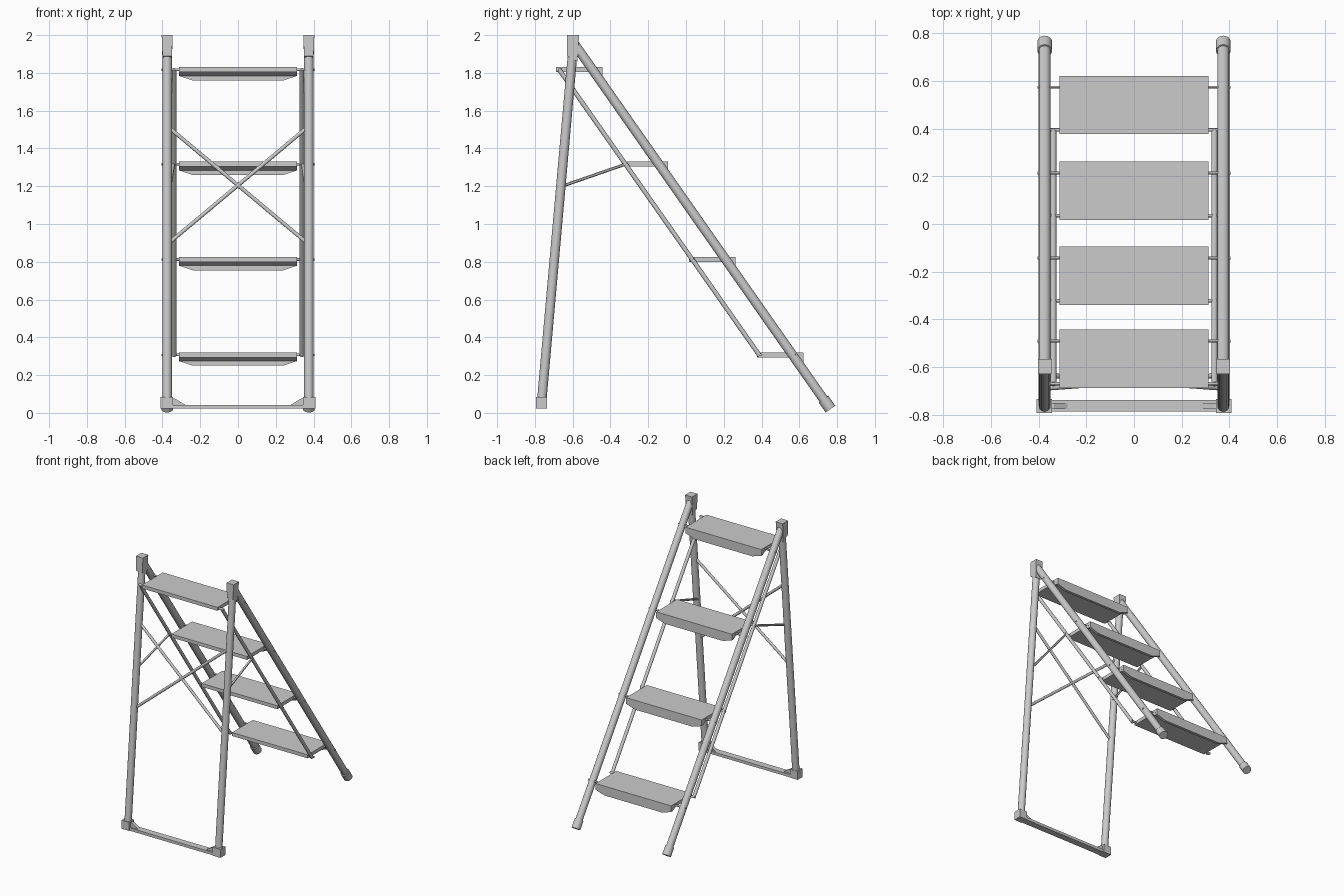
import bpy
from mathutils import Vector

if "Cube" in bpy.data.objects:
    bpy.data.objects.remove(bpy.data.objects["Cube"])


def mesh_object(name, verts, faces):
    me = bpy.data.meshes.new(name)
    me.from_pydata(verts, [], faces)
    me.update()
    ob = bpy.data.objects.new(name, me)
    bpy.context.collection.objects.link(ob)
    return ob


def prism(name, profile, to_3d, a, b):
    """Extrude a 2D profile between two depths a and b."""
    n = len(profile)
    verts = [to_3d(p, d) for d in (a, b) for p in profile]
    faces = [list(range(n))[::-1], list(range(n, 2 * n))]
    faces += [(i, (i + 1) % n, n + (i + 1) % n, n + i) for i in range(n)]
    ob = mesh_object(name, verts, faces)
    bpy.context.view_layer.objects.active = ob
    bpy.ops.object.mode_set(mode='EDIT')
    bpy.ops.mesh.select_all(action='SELECT')
    bpy.ops.mesh.normals_make_consistent(inside=False)
    bpy.ops.object.mode_set(mode='OBJECT')
    return ob


def along_x(p, d):
    return (d, p[0], p[1])


def along_y(p, d):
    return (p[0], d, p[1])


def tube(name, p, q, r, sides=24):
    p, q = Vector(p), Vector(q)
    bpy.ops.mesh.primitive_cylinder_add(vertices=sides, radius=r, depth=(q - p).length,
                                        location=(p + q) / 2)
    ob = bpy.context.object
    ob.name = name
    ob.rotation_euler = (q - p).to_track_quat('Z', 'Y').to_euler()
    bpy.ops.object.shade_smooth_by_angle()
    return ob


def support_y(z):
    return -0.765 + 0.162 * (z - 0.05) / 1.82


X = 0.375
foot = Vector((0, 0.765, 0.02))
head = Vector((0, -0.595, 1.96))
down = (foot - head).normalized()

# Steps: board, sloped underside and chamfered lip
step_backs = [(0.377, 0.32), (0.017, 0.825), (-0.34, 1.33), (-0.688, 1.83)]
for y, z in step_backs:
    prism("step_board", [(y, z - 0.026), (y + 0.245, z - 0.026), (y + 0.245, z), (y, z)],
          along_x, -0.313, 0.313)
    prism("step_rib", [(y + 0.185, z - 0.025), (y + 0.228, z - 0.047), (y + 0.245, z - 0.047),
                       (y + 0.245, z - 0.025)], along_x, -0.312, 0.312)
    prism("step_lip", [(-0.313, z - 0.025), (-0.313, z - 0.046), (-0.24, z - 0.07),
                       (0.24, z - 0.07), (0.313, z - 0.046), (0.313, z - 0.025)],
          along_y, y + 0.225, y + 0.245)

for s in (-1, 1):
    off = Vector((s * X, 0, 0))
    # Climbing leg with rubber foot
    tube("climbing_leg", head + off, foot + off - down * 0.01, 0.025)
    tube("climbing_foot", foot + off - down * 0.065, foot + off, 0.031)

    # Support leg
    tube("support_leg", (s * X, support_y(0.04), 0.04), (s * X, support_y(1.96), 1.96), 0.025)

    # Tapered hinge bracket at the top
    yb, yt = support_y(1.87), -0.598
    verts = [(s * X + a * 0.025, yb + b * 0.028, 1.875 - b * 0.015)
             for a, b in ((-1, -1), (1, -1), (1, 1), (-1, 1))]
    verts += [(s * X + a * 0.029, yt + b * 0.032, 2.0)
              for a, b in ((-1, -1), (1, -1), (1, 1), (-1, 1))]
    mesh_object("hinge_bracket", verts,
                [(3, 2, 1, 0), (4, 5, 6, 7)] +
                [(i, (i + 1) % 4, 4 + (i + 1) % 4, 4 + i) for i in range(4)])

    # Inner rod that keeps the steps level, and its pivots
    tube("leveling_rod", (s * 0.338, 0.39, 0.303), (s * 0.338, -0.672, 1.818), 0.012, 16)
    for y, z in step_backs:
        tube("front_pivot", (s * 0.30, y + 0.197, z - 0.013), (s * 0.405, y + 0.197, z - 0.013),
             0.006, 12)
        tube("rear_pivot", (s * 0.30, y + 0.018, z - 0.013), (s * 0.353, y + 0.018, z - 0.013),
             0.007, 12)

    # Folding link between support leg and inner rod
    tube("folding_link", (s * 0.36, support_y(1.2), 1.198), (s * 0.342, -0.325, 1.315), 0.008, 12)

    # Cross brace
    tube("cross_brace", (-s * 0.365, support_y(1.51), 1.51), (s * 0.365, support_y(0.9), 0.9),
         0.010, 16)

    # Base block and gusset
    x0, x1 = sorted((s * 0.345, s * 0.41))
    prism("base_block", [(x0, 0.022), (x1, 0.022), (x1, 0.085), (x0, 0.085)],
          along_y, -0.793, -0.735)
    prism("base_gusset", [(s * 0.27, 0.03), (s * 0.35, 0.03), (s * 0.35, 0.076),
                          (s * 0.335, 0.076), (s * 0.28, 0.043)], along_y, -0.777, -0.751)

# Base bar
prism("base_bar", [(-0.40, 0.022), (0.40, 0.022), (0.40, 0.043), (-0.40, 0.043)],
      along_y, -0.788, -0.738)
